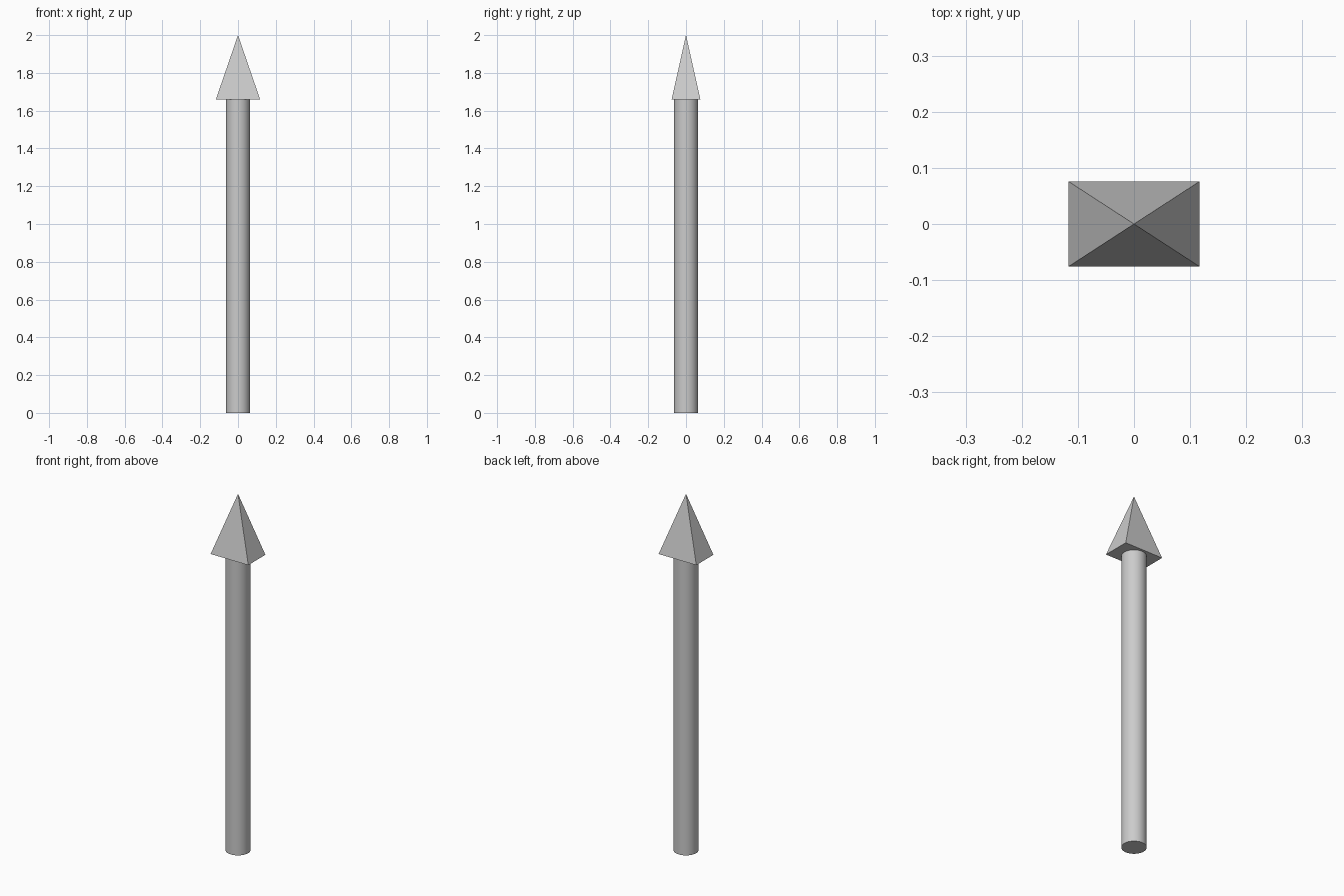
import bpy, bmesh

if "Cube" in bpy.data.objects:
    bpy.data.objects.remove(bpy.data.objects["Cube"])

SHAFT_R, HEAD_Z, TOP_Z = 0.063, 1.66, 2.0
HEAD_X, HEAD_Y = 0.117, 0.076

# Round shaft with flat ends
bpy.ops.mesh.primitive_cylinder_add(vertices=48, radius=SHAFT_R, depth=HEAD_Z,
                                    location=(0, 0, HEAD_Z / 2))
shaft = bpy.context.object
shaft.name = "shaft"
bpy.ops.object.shade_smooth_by_angle()

# Rectangular pyramid head with flat faces
bm = bmesh.new()
base = [bm.verts.new((sx * HEAD_X, sy * HEAD_Y, HEAD_Z))
        for sx, sy in ((-1, -1), (1, -1), (1, 1), (-1, 1))]
tip = bm.verts.new((0, 0, TOP_Z))
bm.faces.new(base[::-1])
for i in range(4):
    bm.faces.new((base[i], base[(i + 1) % 4], tip))
mesh = bpy.data.meshes.new("arrow_head")
bm.to_mesh(mesh)
bm.free()
head = bpy.data.objects.new("arrow_head", mesh)
bpy.context.collection.objects.link(head)
